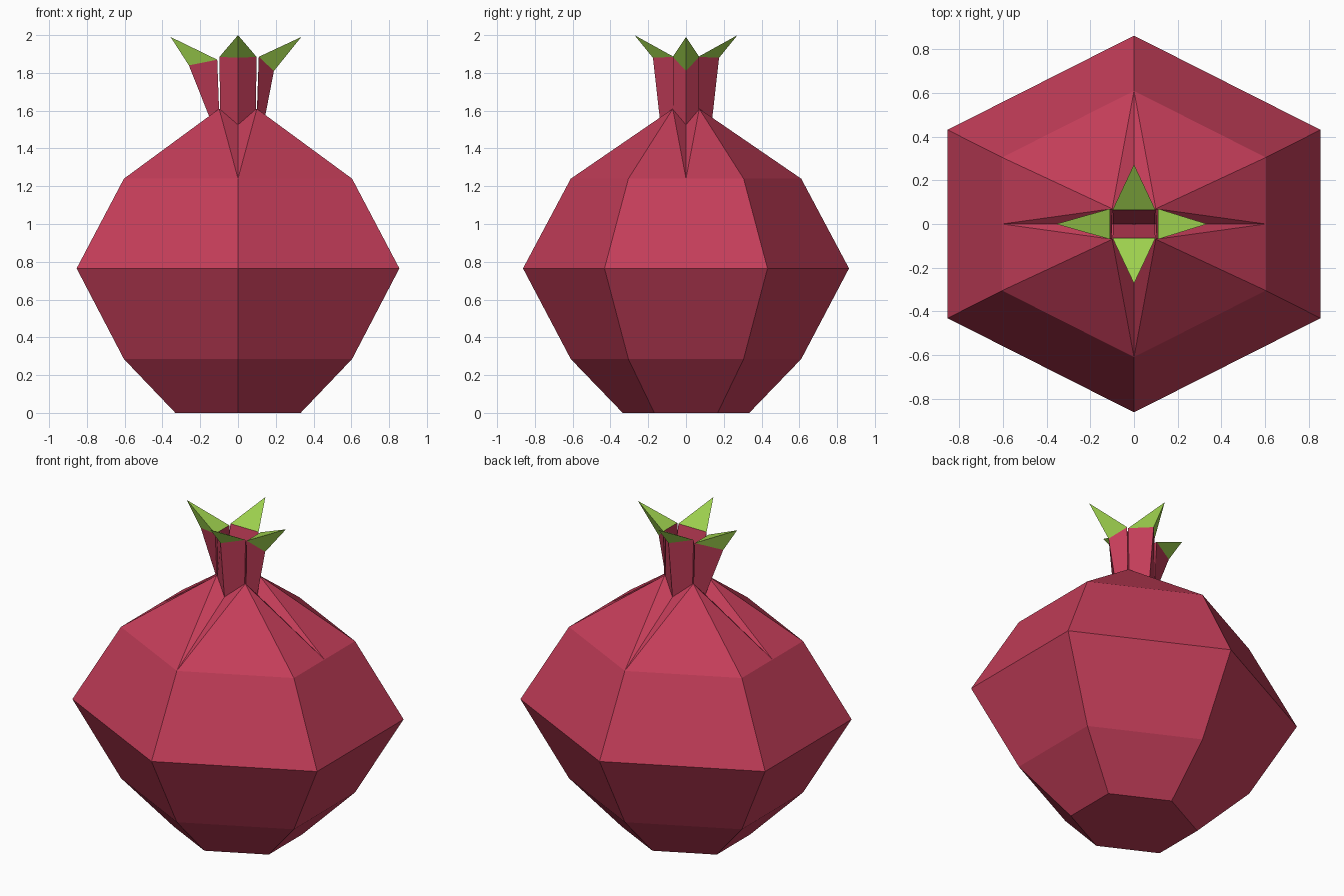
import bpy

if "Cube" in bpy.data.objects:
    bpy.data.objects.remove(bpy.data.objects["Cube"])

def material(name, rgb):
    m = bpy.data.materials.new(name)
    m.diffuse_color = (*rgb, 1)
    m.use_nodes = True
    m.node_tree.nodes["Principled BSDF"].inputs["Base Color"].default_value = m.diffuse_color
    return m

RED = material("pomegranate red", (0.55, 0.047, 0.10))
GREEN = material("leaf green", (0.34, 0.63, 0.075))

def build(name, verts, faces, mats, indices=None):
    me = bpy.data.meshes.new(name)
    me.from_pydata(verts, [], faces)
    for m in mats:
        me.materials.append(m)
    if indices:
        me.polygons.foreach_set("material_index", indices)
    ob = bpy.data.objects.new(name, me)
    bpy.context.collection.objects.link(ob)
    return ob

# Body: six-sided rings, with an extra point halfway along each side face.
# Order: front, front right, right, back right, back, back left, left, front left
def ring(r, z):
    x, h = r * 0.99, r / 2
    return [(0, -r, z), (x, -h, z), (x, 0, z), (x, h, z),
            (0, r, z), (-x, h, z), (-x, 0, z), (-x, -h, z)]

verts = []
for r, z in [(0.335, 0), (0.61, 0.285), (0.863, 0.765), (0.61, 1.24)]:
    verts += ring(r, z)

# Neck rim: high corners, low middles
CX, CY, CZ, MID, MZ = 0.10, 0.07, 1.61, 0.135, 1.525
verts += [(0, -MID, MZ), (CX, -CY, CZ), (MID, 0, MZ), (CX, CY, CZ),
          (0, MID, MZ), (-CX, CY, CZ), (-MID, 0, MZ), (-CX, -CY, CZ)]
faces = [tuple(range(7, -1, -1))]
for k in range(4):
    for i in range(8):
        j = (i + 1) % 8
        a, b, c, d = k*8 + i, k*8 + j, k*8 + 8 + j, k*8 + 8 + i
        if k < 3:
            faces.append((a, b, c, d))
        elif i % 2 == 0:          # shoulder: split from middle up to corner
            faces += [(a, b, c), (a, c, d)]
        else:
            faces += [(a, b, d), (b, c, d)]
verts.append((0, 0, CZ))
faces += [(32 + i, 32 + (i + 1) % 8, 40) for i in range(8)]
build("fruit_body", verts, faces, [RED])

# Crown: four V-backed petals, each a red stalk with a green pointed tip.
# Local frame: u across the petal, v outwards from the centre.
def petal(name, place, half, inner, low_half, low_inner, floor, ridge, tip, top):
    local = [(-low_half, low_inner, 1.60), (low_half, low_inner, 1.60), (0, MID, MZ),
             (-half, inner, top), (half, inner, top), (0, *ridge), (0, *tip),
             (-low_half, floor, 1.60), (low_half, floor, 1.60)]
    f = [(0, 2, 5, 3), (2, 1, 4, 5),               # outer walls
         (7, 3, 4, 8), (7, 0, 3), (1, 8, 4),       # inner wall and flanks
         (0, 7, 8, 1), (0, 1, 2),                  # underside
         (3, 5, 6), (5, 4, 6), (4, 3, 6)]          # green tip
    ob = build(name, [place(*p) for p in local], f, [RED, GREEN], [0] * 7 + [1] * 3)
    bpy.context.view_layer.objects.active = ob
    bpy.ops.object.mode_set(mode='EDIT')
    bpy.ops.mesh.select_all(action='SELECT')
    bpy.ops.mesh.normals_make_consistent(inside=False)
    bpy.ops.object.mode_set(mode='OBJECT')

for name, s in (("front_petal", -1), ("back_petal", 1)):
    petal(name, lambda u, v, z, s=s: (u, s * v, z), 0.098, 0.065, 0.095, 0.07, 0.0,
          (0.175, 1.88), (0.273, 2.0), 1.885)
petal("right_petal", lambda u, v, z: (v, u, z), 0.07, 0.11, 0.068, 0.104, 0.1,
      (0.19, 1.81), (0.335, 1.99), 1.885)
petal("left_petal", lambda u, v, z: (-v, u, z), 0.07, 0.11, 0.068, 0.104, 0.1,
      (0.26, 1.84), (0.357, 1.99), 1.87)
